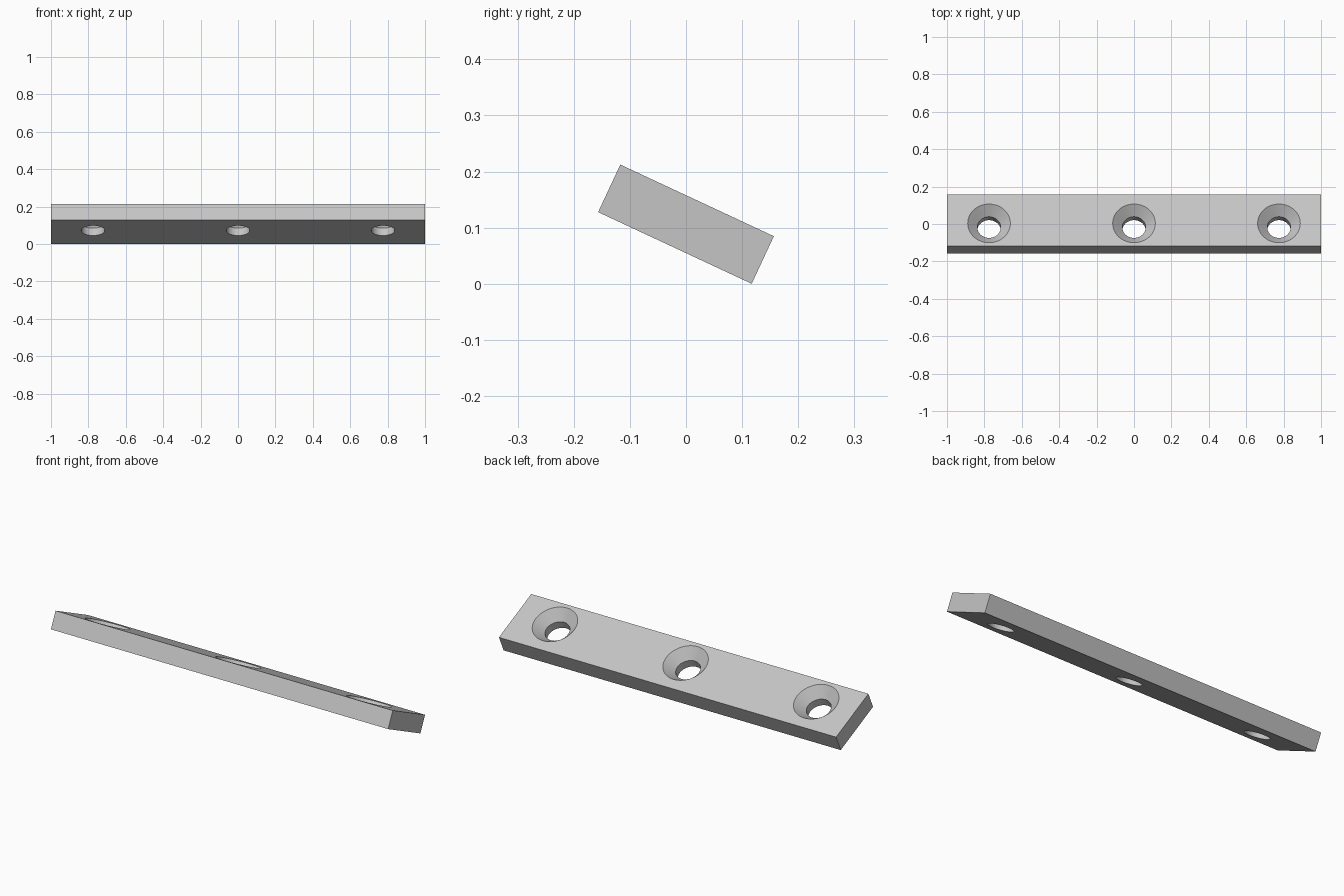
import bpy, bmesh, math
from mathutils import Matrix

if "Cube" in bpy.data.objects:
    bpy.data.objects.remove(bpy.data.objects["Cube"], do_unlink=True)

LENGTH, WIDTH, THICK = 2.0, 0.302, 0.0935
TILT = math.radians(25)
HOLE_R, SINK_R, SINK_DEPTH = 0.0625, 0.114, 0.05
HOLE_Y = -0.018
SEGMENTS = 64

grey = bpy.data.materials.new("light_grey")
grey.use_nodes = True
colour = (0.56, 0.56, 0.56, 1)
grey.diffuse_color = colour
grey.node_tree.nodes["Principled BSDF"].inputs["Base Color"].default_value = colour


def make_object(name, bm):
    mesh = bpy.data.meshes.new(name)
    bm.to_mesh(mesh)
    bm.free()
    mesh.materials.append(grey)
    obj = bpy.data.objects.new(name, mesh)
    bpy.context.collection.objects.link(obj)
    return obj


def hole_cutter(name, x):
    """Closed lathe shape: straight bore opening into a countersink."""
    top = THICK / 2
    profile = [(HOLE_R, -THICK), (HOLE_R, top - SINK_DEPTH),
               (SINK_R, top), (SINK_R, THICK)]
    bm = bmesh.new()
    rings = []
    for r, z in profile:
        angles = [math.tau * i / SEGMENTS for i in range(SEGMENTS)]
        rings.append([bm.verts.new((x + r * math.cos(a), HOLE_Y + r * math.sin(a), z))
                      for a in angles])
    for low, high in zip(rings, rings[1:]):
        for i in range(SEGMENTS):
            j = (i + 1) % SEGMENTS
            bm.faces.new((low[i], low[j], high[j], high[i]))
    bm.faces.new(rings[0][::-1])
    bm.faces.new(rings[-1])
    cutter = make_object(name, bm)
    cutter.hide_render = True
    return cutter


# Flat bar
bm = bmesh.new()
bmesh.ops.create_cube(bm, size=1, matrix=Matrix.Diagonal((LENGTH, WIDTH, THICK, 1)))
bar = make_object("mounting_bar", bm)
bpy.context.view_layer.objects.active = bar
bar.select_set(True)

# Three countersunk screw holes
for x in (-0.775, 0, 0.775):
    cutter = hole_cutter("screw_hole_cutter", x)
    cut = bar.modifiers.new("screw_hole", "BOOLEAN")
    cut.operation = "DIFFERENCE"
    cut.solver = "EXACT"
    cut.object = cutter
    bpy.ops.object.modifier_apply(modifier=cut.name)
    bpy.data.objects.remove(cutter, do_unlink=True)

# Smooth hole walls, crisp rims
bpy.ops.object.shade_smooth_by_angle(angle=math.radians(30))

# Lean the bar back and rest its lower edge on the ground
height = WIDTH * math.sin(TILT) + THICK * math.cos(TILT)
bar.rotation_euler.x = -TILT
bar.location.z = height / 2
